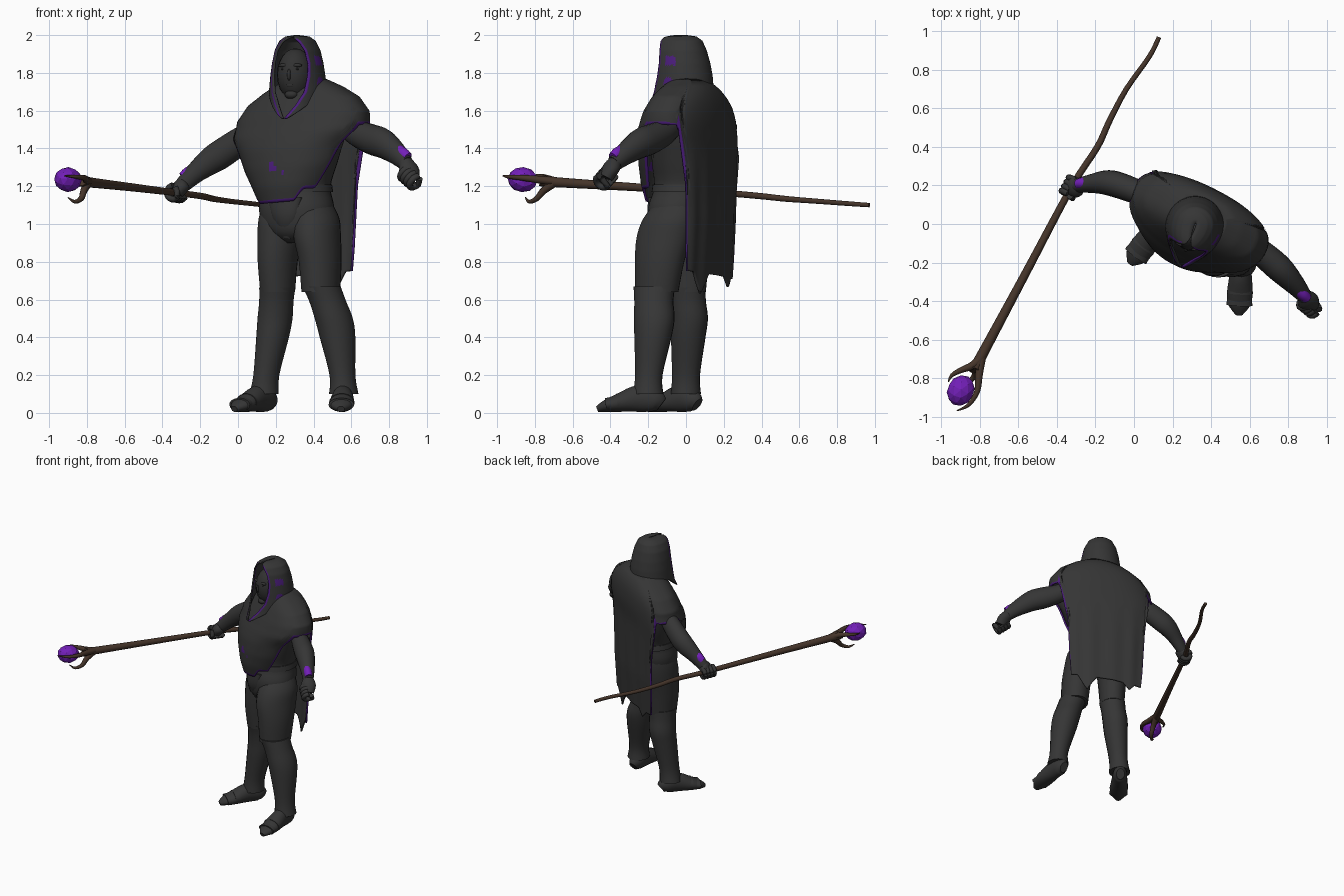
import bpy, bmesh, math
from math import sin, cos, pi, radians
from mathutils import Vector

if "Cube" in bpy.data.objects:
    bpy.data.objects.remove(bpy.data.objects["Cube"])


def material(name, rgb):
    m = bpy.data.materials.new(name)
    m.use_nodes = True
    m.diffuse_color = (*rgb, 1)
    m.node_tree.nodes["Principled BSDF"].inputs["Base Color"].default_value = (*rgb, 1)
    return m


CLOTH = material("charcoal cloth", (0.036, 0.036, 0.036))
SKIN = material("shadowed skin", (0.031, 0.031, 0.031))
TRIM = material("dark violet trim", (0.07, 0.012, 0.2))
GLOW = material("bright violet", (0.17, 0.014, 0.48))
WOOD = material("brown wood", (0.06, 0.035, 0.023))


def smooth(ob, angle=50):
    bpy.ops.object.select_all(action="DESELECT")
    ob.select_set(True)
    bpy.context.view_layer.objects.active = ob
    bpy.ops.object.shade_smooth_by_angle(angle=radians(angle))


def skin(name, rings, mats, closed=True, pick=None, thick=0, angle=50):
    """Join rings of points into a surface, capped when the rings are closed and solid."""
    n = len(rings[0])
    bm = bmesh.new()
    vs = [[bm.verts.new(p) for p in r] for r in rings]
    for i in range(len(rings) - 1):
        for j in range(n if closed else n - 1):
            k = (j + 1) % n
            f = bm.faces.new((vs[i][j], vs[i][k], vs[i + 1][k], vs[i + 1][j]))
            if pick:
                f.material_index = pick(i, j)
    if closed and not thick:
        bm.faces.new(vs[0])
        bm.faces.new(vs[-1])
    bmesh.ops.recalc_face_normals(bm, faces=bm.faces)
    me = bpy.data.meshes.new(name)
    bm.to_mesh(me)
    bm.free()
    for m in mats:
        me.materials.append(m)
    ob = bpy.data.objects.new(name, me)
    bpy.context.collection.objects.link(ob)
    if thick:
        ob.modifiers.new("thickness", "SOLIDIFY").thickness = thick
    smooth(ob, angle)


def spline(pts, steps=4):
    """Smooth a list of stations with a Catmull-Rom curve."""
    out = []
    for i in range(len(pts) - 1):
        a, b, c, d = pts[max(i - 1, 0)], pts[i], pts[i + 1], pts[min(i + 2, len(pts) - 1)]
        for s in range(steps):
            t = s / steps
            out.append(tuple(0.5 * (2 * q + (r - p) * t + (2 * p - 5 * q + 4 * r - u) * t * t
                             + (3 * q - p - 3 * r + u) * t ** 3) for p, q, r, u in zip(a, b, c, d)))
    return out + [pts[-1]]


def loft(name, pts, mat, yaw=None, sides=18, steps=4):
    """Stations are x, y, z, half width, half height; level rings if yaw is given."""
    path = spline(pts, steps)
    rings = []
    for i, p in enumerate(path):
        if yaw is None:
            t = Vector(path[min(i + 1, len(path) - 1)][:3]) - Vector(path[max(i - 1, 0)][:3])
            side = t.cross(Vector((0, 0, 1))).normalized()
            up = side.cross(t).normalized()
        else:
            side, up = Vector((cos(yaw), sin(yaw), 0)), Vector((-sin(yaw), cos(yaw), 0))
        rings.append([Vector(p[:3]) + side * p[3] * cos(2 * pi * j / sides) + up * p[4] * sin(2 * pi * j / sides)
                      for j in range(sides)])
    skin(name, rings, [mat])


def table(rows, z):
    """Look up a profile row at height z (rows run downwards)."""
    z = min(max(z, rows[-1][0]), rows[0][0])
    for a, b in zip(rows, rows[1:]):
        if z >= b[0]:
            t = (a[0] - z) / (a[0] - b[0])
            return [p + (q - p) * t for p, q in zip(a, b)][1:]


def ramp(x, a, b):
    t = min(max((x - a) / (b - a), 0), 1)
    return t * t * (3 - 2 * t)


YAW = radians(-27)


def place(cx, cy, x, y, z, yaw=YAW):
    return Vector((cx + x * cos(yaw) - y * sin(yaw), cy + x * sin(yaw) + y * cos(yaw), z))


# Torso and pelvis
loft("torso", [(.33, .03, 1.66, .16, .1), (.32, .02, 1.52, .27, .16), (.31, .01, 1.35, .235, .18),
               (.31, 0, 1.2, .185, .165), (.31, -.02, 1.08, .205, .175), (.31, -.03, .96, .17, .15),
               (.31, -.03, .9, .06, .09)], CLOTH, YAW, 28)
loft("belt", [(.31, 0, 1.21, .192, .172), (.31, 0, 1.17, .198, .178)], CLOTH, YAW, 28, 1)
loft("loincloth", [(.25, -.14, 1.14, .1, .045), (.25, -.15, 1.03, .075, .04), (.265, -.12, .92, .025, .025)],
     CLOTH, YAW)

# Cloak: shoulder mantle, front panel and long back cape in one cloth
FRONT = [(1.76, .12, .08), (1.71, .22, .12), (1.65, .315, .15), (1.57, .375, .19), (1.48, .385, .225),
         (1.4, .325, .245), (1.3, .285, .258), (1.2, .23, .258), (1.1, .185, .235)]
BACK = [(1.76, .12, .1), (1.71, .22, .15), (1.65, .315, .17), (1.57, .375, .178), (1.48, .385, .178),
        (1.35, .345, .175), (1.0, .33, .173), (.6, .32, .145)]
COLS, ROWS = 144, 26


def hem(a):
    d, left = abs(math.degrees(a)), a > 0
    if d < 95:
        low = 1.115 + (.06 * ramp(d, 22, 38) if left else .03 * ramp(d, 40, 55))
        return low + (1.495 - low) * ramp(d, 52, 76)
    spike = .11 * max(0, 1 - abs(d - 155) / 14) if left else .05 * max(0, 1 - abs(d - 150) / 10)
    return 1.495 - (.765 + spike) * ramp(d, 119, 127)


def cloak_point(a, z):
    w, d = table(FRONT if cos(a) > 0 else BACK, z)
    fold = 1 + .02 * sin(a * 14) * ramp(1.5 - z, 0, .5) * (cos(a) < 0)
    power = .5 + .3 * ramp(z, 1.35, 1.55) if cos(a) < 0 else .9
    x = w * math.copysign(abs(sin(a)) ** .9, a)
    y = -d * fold * math.copysign(abs(cos(a)) ** power, cos(a))
    return place(.32 + .025 * ramp(z, 1.38, 1.55), .02, x, y, z + .03 * x / .37)


rings = [[] for _ in range(ROWS + 1)]
for c in range(COLS):
    a = -pi + 2 * pi * c / COLS
    low, e = hem(a), pi / COLS
    slope = abs(hem(a + e) - hem(a - e)) / (2 * e * .28)
    edge = low + min((.016 if cos(a) > -.3 else .01) * math.hypot(1, slope), (1.76 - low) * .3)
    for r in range(ROWS):
        rings[r].append(cloak_point(a, 1.76 + (edge - 1.76) * r / (ROWS - 1)))
    rings[ROWS].append(cloak_point(a, low))
MARKS = [(cloak_point(-.07, 1.305), .021), (cloak_point(.12, 1.26), .014)]


def cloak_paint(i, j):
    mid = (rings[i][j] + rings[i + 1][(j + 1) % COLS]) / 2
    cape_bottom = abs(j + .5 - COLS / 2) * 360 / COLS > 127
    return int(i == ROWS - 1 and not cape_bottom or any((mid - p).length < r for p, r in MARKS))


skin("cloak", rings, [CLOTH, TRIM], True, cloak_paint, .012, 70)

# Hood with a pointed opening: height, half width, front depth, back depth, half gap
HOOD = [(2.0, .004, .06, .01, 0), (1.993, .06, .11, .06, .01), (1.97, .093, .138, .092, .045),
        (1.92, .119, .156, .114, .08), (1.85, .135, .163, .134, .097), (1.78, .145, .167, .147, .098),
        (1.7, .152, .174, .153, .085), (1.63, .145, .192, .145, .048), (1.56, .12, .232, .12, .002)]
HY, HN, HC = radians(-19), 36, 56
hood = []
for i in range(HN + 1):
    hood.append([])
    for t in [0, .02] + [.02 + .96 * k / HC for k in range(1, HC)] + [.98, 1]:
        low = 1.56 + .13 * ramp(min(t, 1 - t), .01, .14)
        z = 2.0 - (2.0 - low) * (i / HN) ** 1.3
        w, front, back, gap = table(HOOD, z)
        start = math.asin(min(gap / w, .95))
        a = start + t * 2 * (pi - start)
        hood[-1].append(place(.318, -.005, w * sin(a), -(front if cos(a) > 0 else back) * cos(a), z, HY))


def hood_paint(i, j):
    z = hood[i][j].z
    rune = 3 < j < 9 and (1.845 < z < 1.89 or 1.735 < z < 1.775 and j > 4)
    return int(i > 2 and j in (0, HC) or rune)


skin("hood", hood, [CLOTH, TRIM], False, hood_paint, .01, 70)


# Head and face
def ball(name, x, y, z, scale):
    bpy.ops.mesh.primitive_uv_sphere_add(segments=20, ring_count=12, location=place(.312, -.01, x, y, z, HY),
                                         rotation=(0, 0, HY))
    ob = bpy.context.object
    ob.name, ob.scale = name, scale
    ob.data.materials.append(SKIN)
    smooth(ob, 80)


ball("head", 0, -.025, 1.79, (.096, .107, .14))
ball("nose", 0, -.122, 1.79, (.011, .02, .032))
ball("chin", 0, -.09, 1.685, (.036, .03, .024))
ball("lips", 0, -.113, 1.735, (.024, .011, .01))
for s, side in ((1, "left"), (-1, "right")):
    ball(side + "_brow", s * .036, -.108, 1.84, (.03, .015, .01))
    ball(side + "_eye", s * .036, -.109, 1.82, (.015, .012, .007))
    ball(side + "_cheek", s * .045, -.08, 1.775, (.03, .026, .035))
loft("neck", [(.3, -.03, 1.72, .07, .07), (.31, -.01, 1.58, .1, .1)], SKIN, HY)

# Legs: shin guards overlap the thighs at the knee
loft("left_thigh", [(.4, -.05, 1.12, .09, .11), (.415, -.085, 1.03, .115, .148), (.42, -.115, .93, .117, .155),
                    (.435, -.14, .8, .107, .138), (.438, -.155, .64, .098, .12)], CLOTH, YAW)
loft("right_thigh", [(.23, .04, 1.12, .09, .11), (.225, .02, 1.03, .11, .138), (.22, .01, .93, .112, .14),
                     (.21, 0, .8, .1, .128), (.21, 0, .64, .088, .11)], CLOTH, YAW)
loft("left_shin", [(.442, -.168, .67, .1, .113), (.475, -.17, .59, .097, .106), (.507, -.168, .5, .1, .11),
                   (.527, -.175, .4, .094, .1), (.553, -.197, .2, .068, .074), (.56, -.2, .1, .078, .082)], CLOTH, YAW)
loft("right_shin", [(.208, -.002, .665, .094, .108), (.203, .008, .59, .09, .1), (.196, .018, .5, .092, .1),
                    (.183, .012, .4, .086, .093), (.15, 0, .2, .068, .076), (.138, 0, .1, .078, .08)], CLOTH, YAW)


# Feet
def foot(side, heel, toe):
    shape = ((0, .03, .04), (.1, .05, .06), (.35, .056, .072), (.65, .066, .05), (.85, .058, .034), (1, .02, .016))
    loft(side + "_foot", [(heel[0] + (toe[0] - heel[0]) * t, heel[1] + (toe[1] - heel[1]) * t, h + .004, w, h)
                          for t, w, h in shape], CLOTH)
    for t, h in ((.58, .052), (.76, .04)):
        x, y = (p + (q - p) * t for p, q in zip(heel, toe))
        dx, dy = (.1 * (q - p) for p, q in zip(heel, toe))
        loft(side + "_boot_plate", [(x - dx, y - dy, h + .012, .06, h), (x + dx, y + dy, h + .003, .068, h - .004)], CLOTH)


foot("left", (.56, -.13), (.545, -.47))
foot("right", (.18, .06), (-.02, -.205))


# Arms: stations carry one radius
def arm(name, pts, mat=CLOTH):
    loft(name, [(x, y, z, r * .88, r) for x, y, z, r in pts], mat)


arm("left_arm", [(.56, -.06, 1.525, .055), (.63, -.12, 1.48, .07), (.71, -.19, 1.447, .08),
                 (.77, -.245, 1.425, .078), (.84, -.32, 1.372, .06), (.89, -.38, 1.32, .043)])
arm("right_arm", [(.1, .13, 1.5, .055), (.02, .165, 1.445, .072), (-.09, .205, 1.37, .077),
                  (-.15, .215, 1.33, .072), (-.22, .21, 1.275, .056), (-.295, .2, 1.205, .042)])
arm("left_bracer_gem", [(.85, -.342, 1.39, .03), (.874, -.364, 1.371, .034), (.898, -.386, 1.35, .03)], GLOW)
arm("right_bracer_gem", [(-.242, .213, 1.286, .03), (-.266, .212, 1.266, .034), (-.29, .208, 1.245, .03)], GLOW)


# Fists curled round an axis
def fist(side, wrist, grip, axis):
    wrist, grip, axis = Vector(wrist), Vector(grip), Vector(axis).normalized()
    toward = (wrist - grip).normalized()
    cross = axis.cross(toward).normalized()
    out = cross.cross(axis)
    loft(side + "_palm", [(*wrist, .038, .038), (*(wrist * .5 + grip * .5 + out * .008), .055, .042),
                          (*grip, .05, .038)], CLOTH)
    for k in range(4):
        c = grip + axis * (k - 1.5) * .026
        loft(side + "_finger", [(*(c + (out * cos(q) + cross * sin(q)) * .037), .017, .017)
                                for q in (.6, 1.4, 2.3, 3.1, 3.9, 4.7)], CLOTH, None, 8, 2)
    thumb = grip + axis * .045
    loft(side + "_thumb", [(*(thumb + out * .03), .017, .017), (*(thumb - cross * .036), .016, .016),
                           (*(thumb - out * .02 - cross * .03), .01, .01)], CLOTH, None, 8, 2)


STAFF = Vector((-.5, -.92, .07))
fist("left", (.885, -.375, 1.325), (.912, -.425, 1.245), (.55, -.45, -.5))
fist("right", (-.285, .2, 1.215), (-.325, .19, 1.165), STAFF)

# Staff: crooked shaft, three claws and the gem
loft("staff_shaft", [(x, y, z, r, r) for x, y, z, r in (
    (.13, .97, 1.1, .012), (.08, .87, 1.107, .013), (-.04, .7, 1.12, .014), (-.13, .53, 1.133, .016),
    (-.19, .4, 1.147, .017), (-.325, .19, 1.165, .018), (-.57, -.27, 1.195, .022), (-.8, -.7, 1.222, .028),
    (-.83, -.76, 1.23, .034))], WOOD, None, 10)
CLAWS = {
    "outer": ((-.79, -.69, 1.225), (-.805, -.78, 1.235), (-.815, -.87, 1.245), (-.86, -.94, 1.25), (-.92, -.97, 1.255)),
    "inner": ((-.79, -.69, 1.225), (-.84, -.735, 1.24), (-.9, -.76, 1.25), (-.945, -.785, 1.255), (-.965, -.82, 1.255)),
    "lower": ((-.79, -.69, 1.22), (-.815, -.75, 1.18), (-.83, -.79, 1.135), (-.865, -.83, 1.118), (-.9, -.85, 1.14)),
}
for name, pts in CLAWS.items():
    loft(name + "_claw", [(*p, r, r) for p, r in zip(pts, (.022, .02, .015, .01, .003))], WOOD, None, 8)
bpy.ops.mesh.primitive_ico_sphere_add(subdivisions=2, radius=.07, location=(-.9, -.865, 1.235),
                                      rotation=STAFF.to_track_quat("Z", "Y").to_euler())
gem = bpy.context.object
gem.name, gem.scale = "staff_gem", (1, .95, 1.18)
gem.data.materials.append(GLOW)
